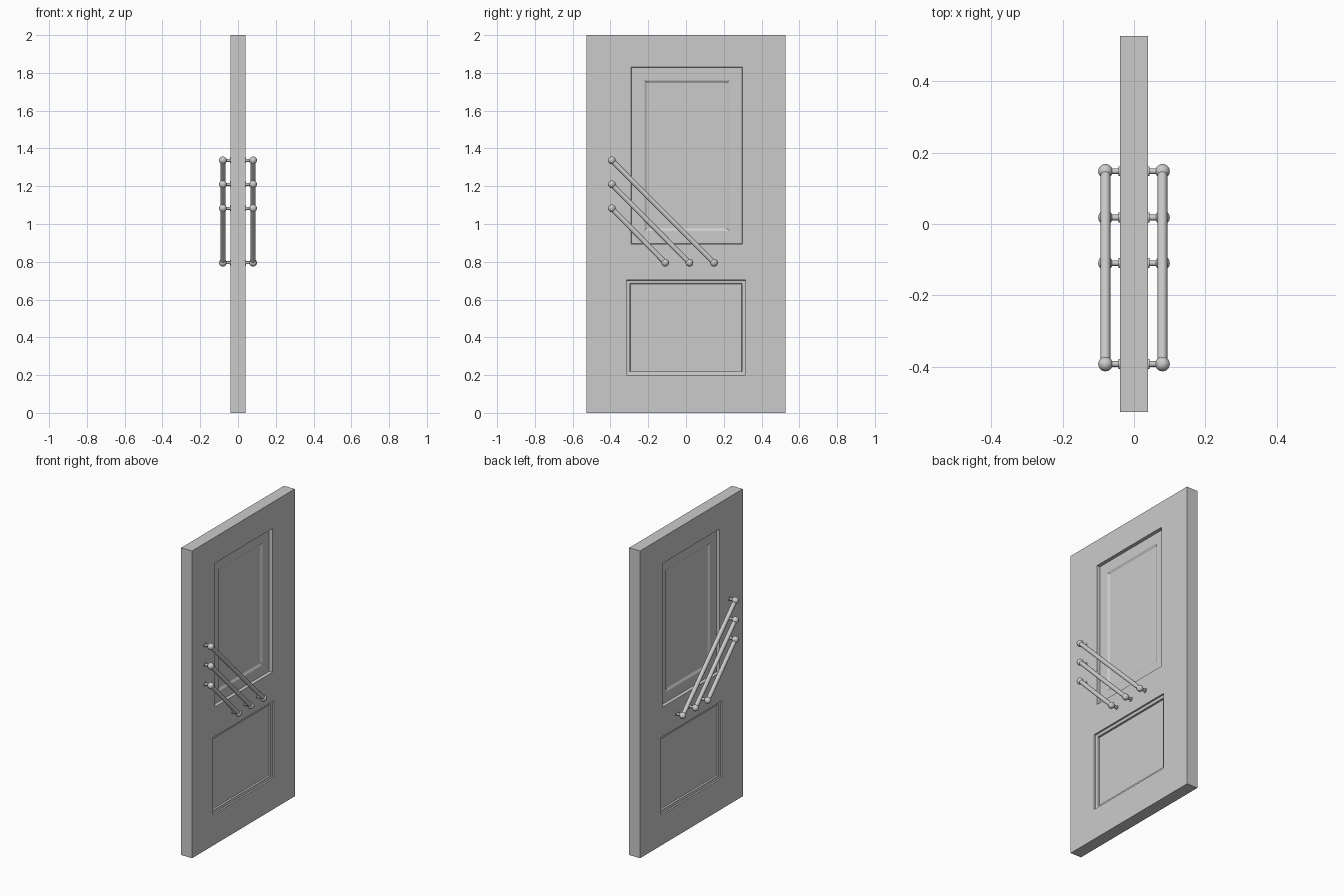
import bpy, bmesh
from mathutils import Vector

if "Cube" in bpy.data.objects:
    bpy.data.objects.remove(bpy.data.objects["Cube"])

grey = bpy.data.materials.new("plain_grey")
grey.use_nodes = True
colour = (0.6, 0.6, 0.6, 1)
grey.diffuse_color = colour
grey.node_tree.nodes["Principled BSDF"].inputs["Base Color"].default_value = colour

THICK, HALF_WIDTH, HEIGHT = 0.039, 0.528, 2.0


def finish(bm, name, smooth):
    mesh = bpy.data.meshes.new(name)
    bm.to_mesh(mesh)
    bm.free()
    mesh.materials.append(grey)
    ob = bpy.data.objects.new(name, mesh)
    bpy.context.collection.objects.link(ob)
    if smooth:
        bpy.ops.object.select_all(action="DESELECT")
        ob.select_set(True)
        bpy.context.view_layer.objects.active = ob
        bpy.ops.object.shade_smooth_by_angle(angle=0.6)
    return ob


def cut(bm, faces, co, normal):
    geom = set(faces)
    for f in faces:
        geom.update(f.edges)
        geom.update(f.verts)
    bmesh.ops.bisect_plane(bm, geom=list(geom), plane_co=co, plane_no=normal)


def recess(bm, y0, y1, z0, z1, steps):
    """Outline a panel on both broad faces, then step it inwards."""
    for z in (z0, z1):
        cut(bm, bm.faces[:], (0, 0, z), (0, 0, 1))
    for y in (y0, y1):
        strip = [f for f in bm.faces if abs(f.normal.x) > 0.9
                 and z0 < f.calc_center_median().z < z1]
        cut(bm, strip, (0, y, 0), (0, 1, 0))
    bm.normal_update()
    for side in (-1, 1):
        panel = [f for f in bm.faces if f.normal.x * side > 0.9
                 and z0 < f.calc_center_median().z < z1
                 and y0 < f.calc_center_median().y < y1]
        for width, depth in steps:
            bmesh.ops.inset_region(bm, faces=panel, thickness=width, depth=-depth,
                                   use_even_offset=True)
            bm.normal_update()


# Door leaf with an upper and a lower recessed panel on each side
bm = bmesh.new()
bmesh.ops.create_cube(bm, size=2)
for v in bm.verts:
    v.co = (v.co.x * THICK, v.co.y * HALF_WIDTH, (v.co.z + 1) * HEIGHT / 2)
bm.normal_update()
recess(bm, -0.29, 0.298, 0.895, 1.83,
       [(0.001, 0.022), (0.068, 0.0), (0.014, 0.008)])
recess(bm, -0.315, 0.315, 0.2, 0.703,
       [(0.001, 0.01), (0.018, 0.002), (0.001, 0.012)])
finish(bm, "door_leaf", False)


# Diagonal pull bars with ball ends, posts and round base plates
def rod(bm, a, b, radius, sides=20):
    a, b = Vector(a), Vector(b)
    spin = (b - a).to_track_quat("Z", "Y").to_matrix().to_4x4()
    spin.translation = (a + b) / 2
    bmesh.ops.create_cone(bm, cap_ends=True, segments=sides, radius1=radius,
                          radius2=radius, depth=(b - a).length, matrix=spin)


def pull_bar(name, side, top, bottom):
    bm = bmesh.new()
    x = side * 0.08
    ends = [Vector((x, *top)), Vector((x, *bottom))]
    rod(bm, *ends, 0.0135)
    for end in ends:
        ball = bmesh.ops.create_uvsphere(bm, u_segments=20, v_segments=12, radius=0.0205)
        bmesh.ops.translate(bm, vec=end, verts=ball["verts"])
        base = Vector((side * THICK, end.y, end.z))
        rod(bm, base, end, 0.008)
        rod(bm, base, base + Vector((side * 0.004, 0, 0)), 0.014)
    finish(bm, name, True)


for side, label in ((1, "left"), (-1, "right")):
    for i, (z, y) in enumerate(((1.337, 0.148), (1.21, 0.018), (1.083, -0.11))):
        pull_bar(f"{label}_pull_bar_{i + 1}", side, (-0.393, z), (y, 0.795))
